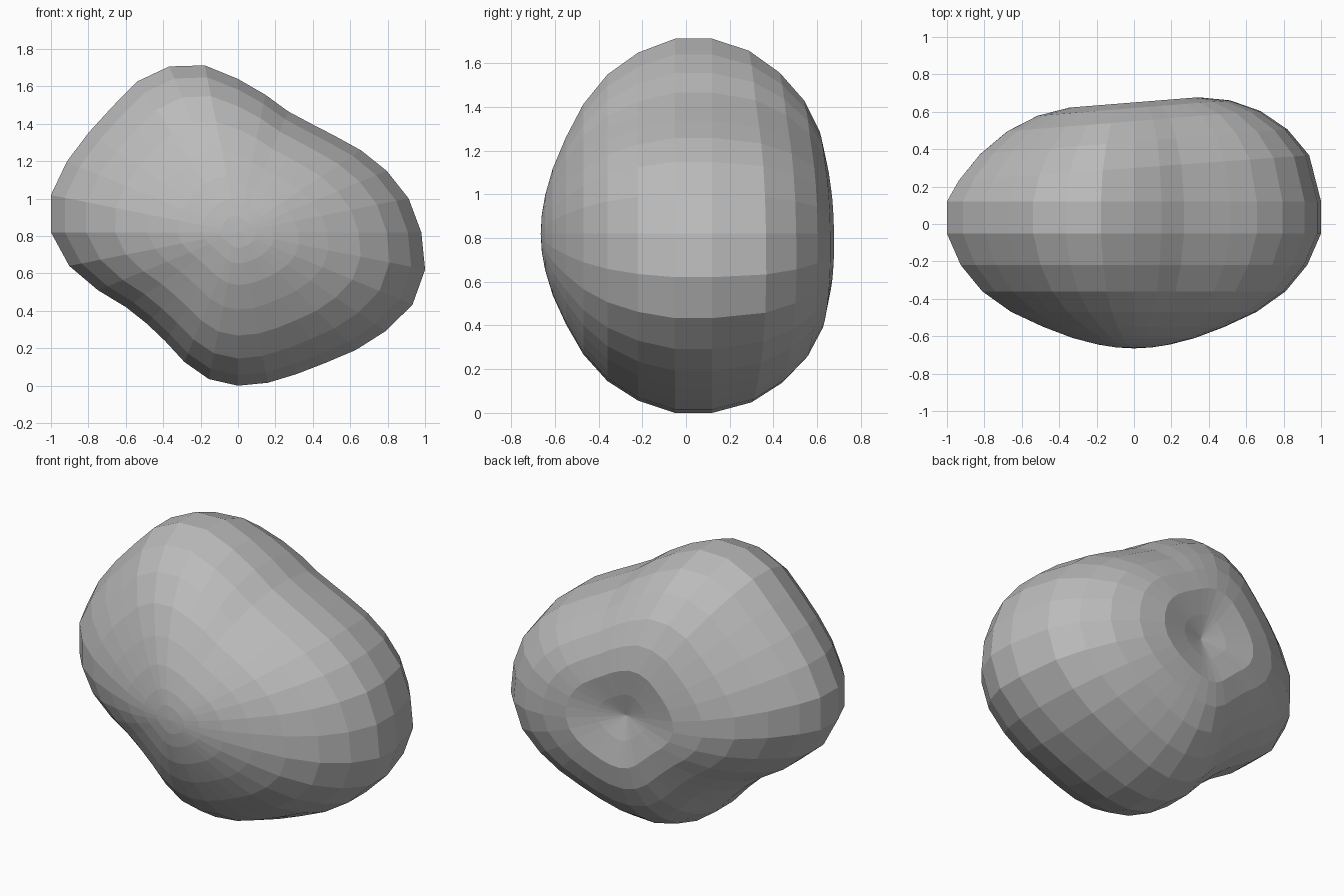
import bpy, bmesh, math
from mathutils import Vector

cube = bpy.data.objects.get("Cube")
if cube:
    bpy.data.objects.remove(cube, do_unlink=True)

# Radius of the widest ring, at equal angles starting from +x towards +z
OUTLINE = [.98, .93, .86, .79, .73, .7, .7, .75, .82, .91, .96, .97, .95, .96, .99, 1.02,
           1, .92, .81, .72, .69, .7, .75, .8, .82, .82, .82, .84, .89, .95, 1.01, 1.02]
# Rings from front to back: fraction of the outline, depth
RINGS = [(.1, -.66), (.2, -.645), (.34, -.61), (.5, -.55), (.67, -.47), (.82, -.36),
         (.93, -.22), (1, -.05), (1, .12), (.94, .3), (.83, .44), (.69, .55),
         (.53, .62), (.36, .65), (.17, .62)]
FRONT_POLE, BACK_POLE = -.665, .58
CENTRE_HEIGHT, MEAN_RADIUS, BACK_TILT = .83, .85, .08


def ring_point(index, fraction, depth):
    """Point on a ring; rings grow rounder towards the poles."""
    angle = math.tau * index / len(OUTLINE)
    blend = .6 + .4 * fraction
    radius = fraction * (MEAN_RADIUS + (OUTLINE[index] - MEAN_RADIUS) * blend)
    x = radius * math.cos(angle)
    # The back bulges further on the left side
    lean = BACK_TILT * x * min(1, max(0, (depth - .12) / .2))
    return Vector((x, depth + lean, CENTRE_HEIGHT + radius * math.sin(angle)))


def build_boulder():
    bm = bmesh.new()
    count = len(OUTLINE)
    rings = [[bm.verts.new(ring_point(i, f, y)) for i in range(count)] for f, y in RINGS]
    front = bm.verts.new((0, FRONT_POLE, CENTRE_HEIGHT))
    back = bm.verts.new((0, BACK_POLE, CENTRE_HEIGHT))
    for i in range(count):
        j = (i + 1) % count
        # Pole fans
        bm.faces.new((front, rings[0][i], rings[0][j]))
        bm.faces.new((back, rings[-1][j], rings[-1][i]))
        # Bands between neighbouring rings
        for a, b in zip(rings, rings[1:]):
            bm.faces.new((a[i], b[i], b[j], a[j]))
    bmesh.ops.recalc_face_normals(bm, faces=bm.faces)
    # Rest the stone on the ground
    lowest = min(v.co.z for v in bm.verts)
    bmesh.ops.translate(bm, verts=bm.verts, vec=(0, 0, -lowest))
    mesh = bpy.data.meshes.new("boulder")
    bm.to_mesh(mesh)
    bm.free()
    boulder = bpy.data.objects.new("boulder", mesh)
    bpy.context.collection.objects.link(boulder)
    return boulder


def make_material(name, color):
    material = bpy.data.materials.new(name)
    material.use_nodes = True
    material.diffuse_color = color
    material.node_tree.nodes["Principled BSDF"].inputs["Base Color"].default_value = color
    return material


# Faceted grey stone
boulder = build_boulder()
boulder.data.materials.append(make_material("stone grey", (.5, .5, .5, 1)))
